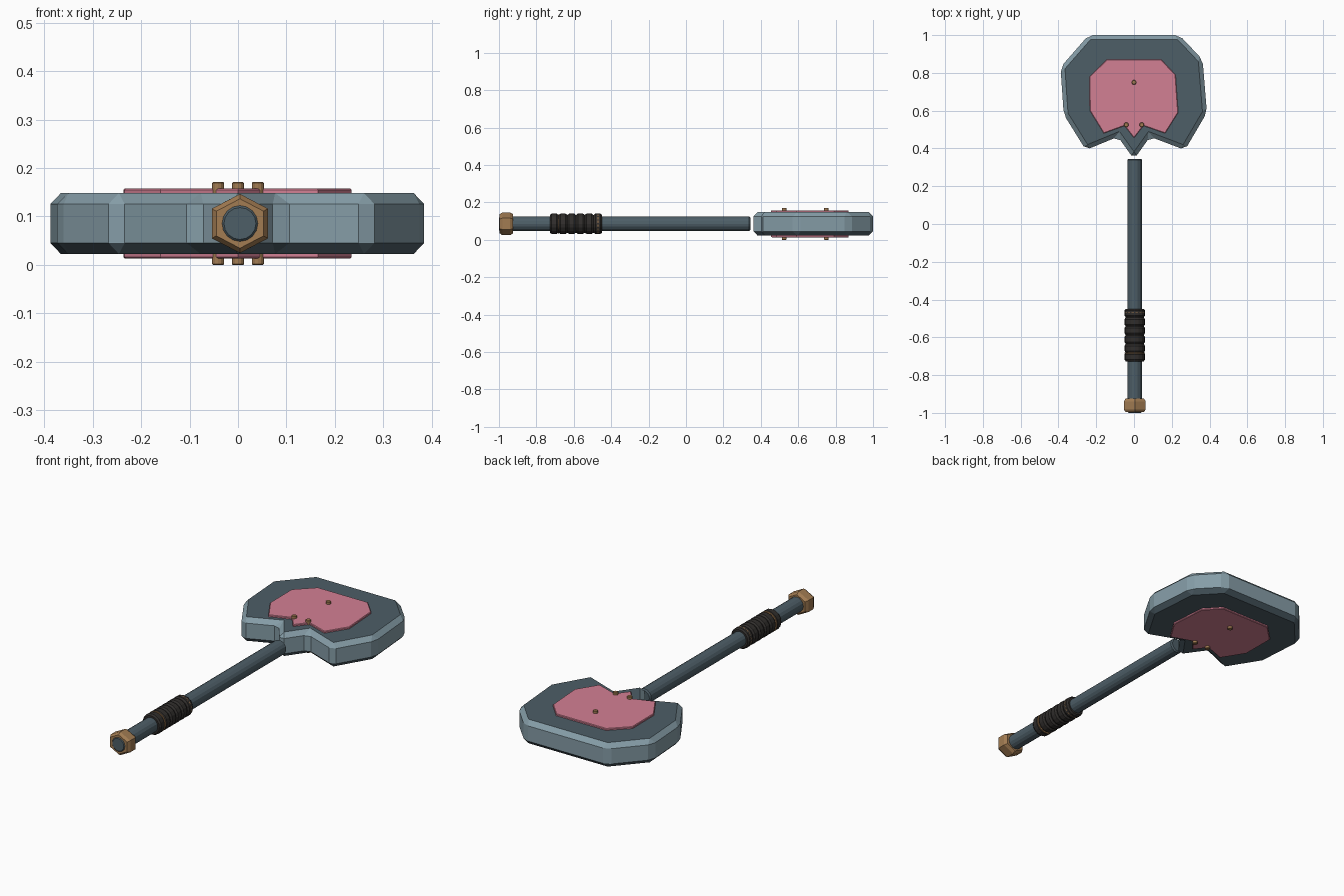
import bpy, bmesh, math

cube = bpy.data.objects.get("Cube")
if cube:
    bpy.data.objects.remove(cube, do_unlink=True)

MID = 0.0855     # height of the centre line
AXIS_X = 0.004   # sideways position of the handle


def material(name, rgb):
    m = bpy.data.materials.new(name)
    m.use_nodes = True
    m.diffuse_color = (*rgb, 1)
    m.node_tree.nodes["Principled BSDF"].inputs["Base Color"].default_value = (*rgb, 1)
    return m


slate = material("dark slate", (0.075, 0.112, 0.135))
steel = material("light steel", (0.235, 0.335, 0.385))
pink = material("pink", (0.65, 0.215, 0.295))
bronze = material("bronze", (0.36, 0.2, 0.085))
leather = material("black leather", (0.03, 0.027, 0.025))


def finish(name, bm, *mats):
    bmesh.ops.recalc_face_normals(bm, faces=bm.faces[:])
    mesh = bpy.data.meshes.new(name)
    bm.to_mesh(mesh)
    bm.free()
    for m in mats:
        mesh.materials.append(m)
    obj = bpy.data.objects.new(name, mesh)
    bpy.context.collection.objects.link(obj)
    return obj


def prism(outline, half_height):
    """Upright slab centred on MID."""
    bm = bmesh.new()
    face = bm.faces.new([bm.verts.new((x, y, MID - half_height)) for x, y in outline])
    top = bmesh.ops.extrude_face_region(bm, geom=[face])["geom"]
    for v in top:
        if isinstance(v, bmesh.types.BMVert):
            v.co.z = MID + half_height
    bmesh.ops.recalc_face_normals(bm, faces=bm.faces[:])
    return bm


def lathe(name, profile, mat, sides=16, phase=0.0, widen=1.0):
    """Turn (y, radius) pairs around the handle axis."""
    bm = bmesh.new()
    rings = []
    for y, r in profile:
        ring = []
        for i in range(sides):
            a = 2 * math.pi * i / sides + phase
            ring.append(bm.verts.new((AXIS_X + widen * r * math.sin(a), y, MID + r * math.cos(a))))
        rings.append(ring)
    for a, b in zip(rings, rings[1:]):
        for i in range(sides):
            j = (i + 1) % sides
            bm.faces.new((a[i], a[j], b[j], b[i]))
    bm.faces.new(rings[0])
    bm.faces.new(rings[-1])
    return finish(name, bm, mat)


# Head: chamfered slab with a pointed neck, dark flats and a light rim
head = prism([(-0.24, 1.0), (0.24, 1.0), (0.363, 0.87), (0.386, 0.59), (0.27, 0.392),
              (0.085, 0.462), (0, 0.343), (-0.085, 0.462), (-0.255, 0.392),
              (-0.372, 0.58), (-0.389, 0.83)], 0.063)
bmesh.ops.bevel(head, geom=head.edges[:], offset=0.023, offset_type='OFFSET',
                segments=1, profile=0.5, affect='EDGES', clamp_overlap=True)
head.normal_update()
for f in head.faces:
    f.material_index = 0 if f.normal.z > 0.9 or f.normal.z < -0.3 else 1
finish("head", head, slate, steel)

# Inlay plate showing on both flats
inlay = prism([(-0.145, 0.87), (0.145, 0.87), (0.22, 0.79), (0.234, 0.59), (0.165, 0.48),
               (0.05, 0.52), (0, 0.455), (-0.05, 0.52), (-0.16, 0.48),
               (-0.234, 0.6), (-0.236, 0.78)], 0.0725)
bmesh.ops.bevel(inlay, geom=[e for e in inlay.edges if abs(e.verts[0].co.z - e.verts[1].co.z) < 0.01],
                offset=0.003, segments=1, profile=0.5, affect='EDGES')
finish("inlay_plate", inlay, pink)

# Rivets through the head
for n, (x, y) in enumerate([(0, 0.75), (-0.041, 0.525), (0.041, 0.525)]):
    rivet = prism([(x + 0.0125 * math.cos(math.tau * i / 12), y + 0.0125 * math.sin(math.tau * i / 12))
                   for i in range(12)], MID)
    bmesh.ops.bevel(rivet, geom=[e for e in rivet.edges if abs(e.verts[0].co.z - e.verts[1].co.z) < 0.01],
                    offset=0.002, segments=1, profile=0.5, affect='EDGES')
    finish(f"rivet_{n + 1}", rivet, bronze)

# Handle shaft with chamfered ends
lathe("handle", [(-1.0, 0.033), (-0.994, 0.039), (0.338, 0.039), (0.345, 0.033)], slate)

# Six-sided pommel nut
lathe("pommel", [(-0.996, 0.051), (-0.982, 0.061), (-0.94, 0.061), (-0.924, 0.051)],
      bronze, sides=6, widen=1.1)

# Grip: a row of padded bands
start, end, bands = -0.728, -0.448, 6
step = (end - start) / bands
profile = []
for k in range(bands):
    y = start + k * step
    profile += [(y + 0.001, 0.048), (y + 0.01, 0.0545), (y + step - 0.01, 0.0545), (y + step - 0.001, 0.048)]
lathe("grip", profile, leather)

# Thin bronze rings just breaking the grip surface
for side, y in (("rear", -0.683), ("front", -0.47)):
    lathe(f"grip_ring_{side}", [(y - 0.002, 0.0548), (y + 0.002, 0.0548)], bronze, phase=math.pi / 16)
